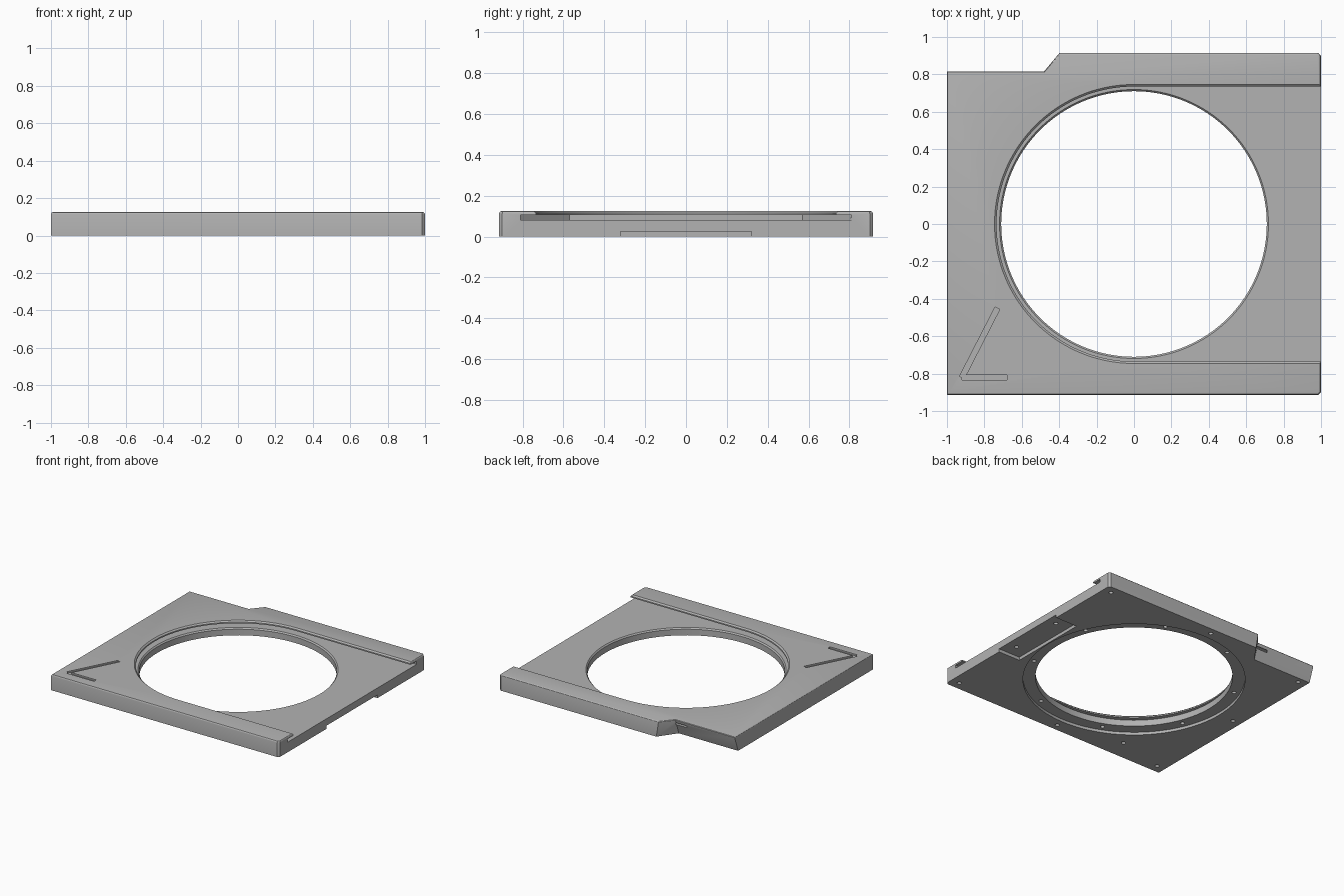
import bpy, bmesh, math

cube = bpy.data.objects.get("Cube")
if cube:
    bpy.data.objects.remove(cube, do_unlink=True)

grey = bpy.data.materials.new("matte_grey")
grey.use_nodes = True
colour = (0.45, 0.45, 0.45, 1)
grey.diffuse_color = colour
grey.node_tree.nodes["Principled BSDF"].inputs["Base Color"].default_value = colour

W, D, H = 1.0, 0.915, 0.125
FLOOR, LIP = 0.08, 0.105


def loft(name, layers, round_top=0):
    """Closed solid through matching outlines, given as (z, points)."""
    bm = bmesh.new()
    rings = [[bm.verts.new((x, y, z)) for x, y in pts] for z, pts in layers]
    n = len(rings[0])
    bm.faces.new(rings[0][::-1])
    bm.faces.new(rings[-1])
    for low, high in zip(rings, rings[1:]):
        for i in range(n):
            j = (i + 1) % n
            bm.faces.new((low[i], low[j], high[j], high[i]))
    bmesh.ops.recalc_face_normals(bm, faces=bm.faces)
    if round_top:
        top = set(rings[-1])
        edges = [e for e in bm.edges if all(v in top for v in e.verts)]
        bmesh.ops.bevel(bm, geom=edges, offset=round_top, segments=3,
                        profile=0.5, affect='EDGES')
    mesh = bpy.data.meshes.new(name)
    bm.to_mesh(mesh)
    bm.free()
    mesh.materials.append(grey)
    ob = bpy.data.objects.new(name, mesh)
    bpy.context.collection.objects.link(ob)
    return ob


def prism(pts, z0, z1):
    return loft("cutter", [(z0, pts), (z1, pts)])


def circle(r, n=128, cx=0, cy=0):
    return [(cx + r * math.cos(2 * math.pi * i / n),
             cy + r * math.sin(2 * math.pi * i / n)) for i in range(n)]


def u_shape(r, n=72):
    """Half circle on the left, open straight run to the right."""
    arc = [(r * math.cos(a), r * math.sin(a))
           for a in (math.pi / 2 + math.pi * i / n for i in range(n + 1))]
    return [(1.2, r)] + arc + [(1.2, -r)]


def bar(a, b, w):
    """Rectangle of width w running from a to b."""
    dx, dy = b[0] - a[0], b[1] - a[1]
    k = w / 2 / math.hypot(dx, dy)
    nx, ny = -dy * k, dx * k
    return [(a[0] + nx, a[1] + ny), (a[0] - nx, a[1] - ny),
            (b[0] - nx, b[1] - ny), (b[0] + nx, b[1] + ny)]


# Base plate, with a stepped rear corner that leans inward below
def plate_outline(step, slope_x):
    c = 0.015
    return [(-W, -D), (W - c, -D), (W, c - D), (W, D - c), (W - c, D),
            (slope_x, D), (-0.48, step), (-W, step)]


plate = loft("base_plate", [(0, plate_outline(0.775, -0.38)),
                            (H, plate_outline(0.82, -0.40))], 0.012)

cutters = []

# Guide slot: rounded opening above, wider undercut with clipped corners below
cutters.append(loft("cutter", [(FLOOR + 0.01, u_shape(0.735)),
                               (H - 0.01, u_shape(0.735)),
                               (H + 0.001, u_shape(0.747)),
                               (H + 0.1, u_shape(0.747))]))
s, k = 0.81, 0.57
cutters.append(prism([(1.2, s), (-k, s), (-s, k), (-s, -k), (-k, -s), (1.2, -s)],
                     FLOOR, LIP))

# Central opening with an eased upper rim
cutters.append(loft("cutter", [(-0.1, circle(0.71)), (FLOOR - 0.01, circle(0.71)),
                               (FLOOR + 0.001, circle(0.72)),
                               (LIP - 0.01, circle(0.72))]))

# Ring recess and end recess on the underside
cutters.append(prism(circle(0.80), -0.1, 0.022))
cutters.append(prism([(0.81, -0.32), (1.2, -0.32), (1.2, 0.32), (0.81, 0.32)],
                     -0.1, 0.025))

# Screw holes on the underside
holes = [(0.755 * math.cos(a), 0.755 * math.sin(a))
         for a in (math.pi / 8 + math.pi / 4 * i for i in range(8))]
holes += [(0.93, 0.85), (0.93, -0.85), (-0.93, -0.85), (-0.93, 0.73),
          (0, 0.86), (0, -0.86), (-0.93, 0), (-0.53, -0.75),
          (0.92, 0.22), (0.92, -0.22)]
for x, y in holes:
    cutters.append(prism(circle(0.016, 16, x, y), -0.1, 0.05))

# Shallow angled mark on the upper face
tip = (-0.92, -0.82)
for end in ((-0.73, -0.45), (-0.68, -0.82)):
    cutters.append(prism(bar(tip, end, 0.028), H - 0.012, H + 0.1))

# Carve everything out of the plate
bpy.context.view_layer.objects.active = plate
for cutter in cutters:
    cutter.hide_render = True
    mod = plate.modifiers.new("carve", 'BOOLEAN')
    mod.operation = 'DIFFERENCE'
    mod.solver = 'EXACT'
    mod.object = cutter
    bpy.ops.object.modifier_apply(modifier=mod.name)
    bpy.data.objects.remove(cutter, do_unlink=True)

for ob in bpy.context.selected_objects:
    ob.select_set(False)
plate.select_set(True)
bpy.ops.object.shade_smooth_by_angle(angle=math.radians(30))
